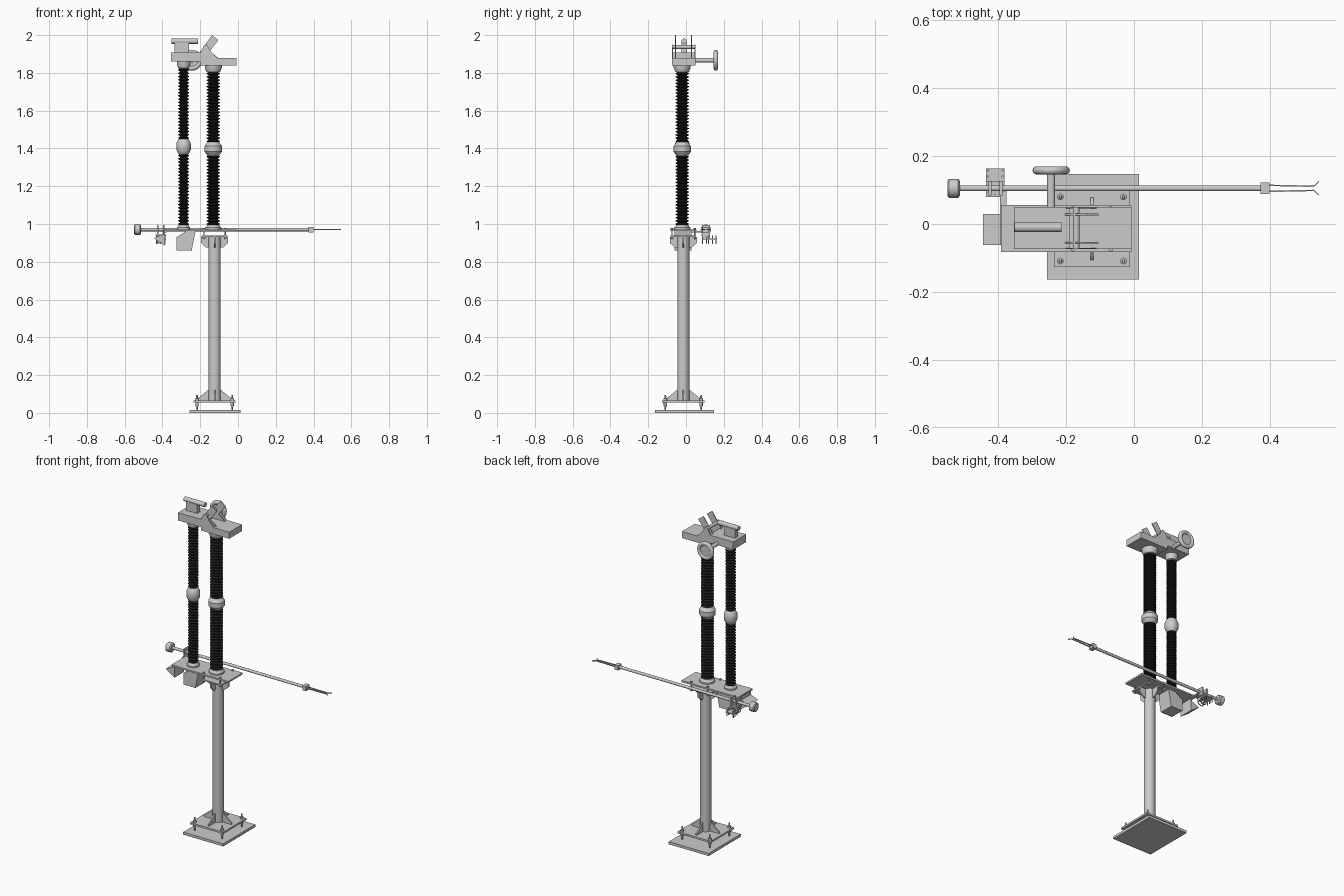
import bpy, bmesh, math
from mathutils import Vector

if "Cube" in bpy.data.objects:
    bpy.data.objects.remove(bpy.data.objects["Cube"])

black = bpy.data.materials.new("black_glaze")
black.diffuse_color = (0.012, 0.013, 0.012, 1)
black.use_nodes = True
black.node_tree.nodes["Principled BSDF"].inputs["Base Color"].default_value = black.diffuse_color


def finish(name, bm, mat=None):
    bmesh.ops.recalc_face_normals(bm, faces=bm.faces)
    me = bpy.data.meshes.new(name)
    bm.to_mesh(me)
    bm.free()
    ob = bpy.data.objects.new(name, me)
    bpy.context.collection.objects.link(ob)
    if mat:
        me.materials.append(mat)
    return ob


def box(name, x0, x1, y0, y1, z0, z1):
    bm = bmesh.new()
    bmesh.ops.create_cube(bm, size=1)
    for v in bm.verts:
        v.co = Vector(((x0 + x1) / 2 + v.co.x * (x1 - x0),
                       (y0 + y1) / 2 + v.co.y * (y1 - y0),
                       (z0 + z1) / 2 + v.co.z * (z1 - z0)))
    return finish(name, bm)


def lathe(name, profile, loc, axis=(0, 0, 1), n=24, mat=None):
    """Revolve (radius, height) points about an axis through loc and cap the ends."""
    bm = bmesh.new()
    rings = []
    for r, h in profile:
        rings.append([bm.verts.new((r * math.cos(2 * math.pi * i / n),
                                    r * math.sin(2 * math.pi * i / n), h)) for i in range(n)])
    for a, b in zip(rings, rings[1:]):
        for i in range(n):
            j = (i + 1) % n
            bm.faces.new((a[i], a[j], b[j], b[i]))
    bm.faces.new(rings[0])
    bm.faces.new(rings[-1])
    q = Vector((0, 0, 1)).rotation_difference(Vector(axis))
    for v in bm.verts:
        v.co = q @ v.co + Vector(loc)
    return finish(name, bm, mat)


def rod(name, p, q, r, n=20):
    d = Vector(q) - Vector(p)
    return lathe(name, [(r, 0), (r, d.length)], p, d.normalized(), n)


def prism(name, pts, origin, u, w, thick):
    """Flat outline in the plane (u, z), centred thickness along w."""
    o, u, w = Vector(origin), Vector(u), Vector(w)
    bm = bmesh.new()
    f = bm.faces.new([bm.verts.new(o + u * a + Vector((0, 0, b)) - w * thick / 2) for a, b in pts])
    ext = bmesh.ops.extrude_face_region(bm, geom=[f])
    for v in ext["geom"]:
        if isinstance(v, bmesh.types.BMVert):
            v.co += w * thick
    return finish(name, bm)


def torus(name, loc, major, minor, axis, a=32, b=12):
    q = Vector((0, 0, 1)).rotation_difference(Vector(axis))
    bpy.ops.mesh.primitive_torus_add(major_radius=major, minor_radius=minor, major_segments=a,
                                     minor_segments=b, location=loc, rotation=q.to_euler())
    bpy.context.object.name = name


CX, CY = -0.124, -0.014   # column axis
IY = -0.02                # insulator row

# Foundation plate, flange and anchor bolts
box("foundation_plate", -0.256, 0.014, -0.163, 0.147, 0, 0.016)
box("column_flange", -0.236, -0.012, -0.126, 0.098, 0.055, 0.066)
for x in (-0.217, -0.031):
    for y in (-0.109, 0.08):
        lathe("anchor_bolt", [(0.004, 0.012), (0.004, 0.03), (0.009, 0.038), (0.009, 0.056),
                              (0.01, 0.066), (0.01, 0.076), (0.005, 0.078), (0.004, 0.096)],
              (x, y, 0), n=12)

# Column with foot and head gussets
rod("column", (CX, CY, 0.06), (CX, CY, 0.935), 0.032, 32)
for k in range(4):
    u = Vector((round(math.cos(k * math.pi / 2)), round(math.sin(k * math.pi / 2)), 0))
    w = Vector((-u.y, u.x, 0))
    prism("foot_gusset", [(0.028, 0.064), (0.092, 0.064), (0.092, 0.074), (0.036, 0.12), (0.028, 0.12)],
          (CX, CY, 0), u, w, 0.008)
    prism("head_gusset", [(0.028, 0.932), (0.072, 0.932), (0.072, 0.9), (0.044, 0.875), (0.028, 0.875)],
          (CX, CY, 0), u, w, 0.008)
box("column_top_plate", -0.192, -0.056, -0.082, 0.054, 0.93, 0.938)

# Platform carried on stud bolts
box("platform", -0.392, -0.008, -0.083, 0.056, 0.962, 0.972)
for x in (-0.18, -0.068):
    for y in (-0.074, 0.046):
        lathe("platform_stud", [(0.003, 0.918), (0.003, 0.923), (0.007, 0.923), (0.007, 0.93),
                                (0.0035, 0.93), (0.0035, 0.972), (0.007, 0.972), (0.007, 0.979)],
              (x, y, 0), n=8)

# Drive housing and sloped hood under the platform
prism("drive_housing", [(-0.325, 0.86), (-0.245, 0.86), (-0.225, 0.963), (-0.275, 0.963), (-0.325, 0.93)],
      (0, -0.016, 0), (1, 0, 0), (0, 1, 0), 0.09)
prism("end_hood", [(-0.445, 0.925), (-0.395, 0.945), (-0.395, 0.965), (-0.387, 0.965), (-0.387, 0.885)],
      (0, -0.016, 0), (1, 0, 0), (0, 1, 0), 0.092)


# Ribbed insulator stacks
def sheds(name, x, z0, z1, r, count):
    p, core = (z1 - z0) / count, r * 0.68
    prof = []
    for i in range(count):
        z = z0 + i * p
        prof += [(core, z), (r, z + 0.38 * p), (r, z + 0.52 * p), (core, z + 0.85 * p)]
    lathe(name, prof + [(core, z1)], (x, IY, 0), mat=black)


def stack(name, x, r, ball_r, ball, top, n):
    b0, b1 = ball
    h = b1 - b0
    sheds(name + "_lower_insulator", x, 0.992, b0, r, n)
    sheds(name + "_upper_insulator", x, b1, top[0], r, n)
    lathe(name + "_base_cap", [(r * 1.2, 0.97), (r * 1.2, 0.981), (r, 0.986), (r * 0.9, 0.995)], (x, IY, 0))
    lathe(name + "_joint", [(r * 0.8, b0 - 0.004), (ball_r * 0.72, b0), (ball_r, b0 + h * 0.28),
                            (ball_r, b0 + h * 0.72), (ball_r * 0.72, b1), (r * 0.8, b1 + 0.004)], (x, IY, 0))
    t0, t1 = top
    lathe(name + "_top_cap", [(r * 0.75, t0 - 0.004), (r, t0), (r * 1.25, t0 + 0.6 * (t1 - t0)),
                              (r * 1.25, t1 + 0.004)], (x, IY, 0))


stack("support", -0.131, 0.036, 0.046, (1.365, 1.43), (1.805, 1.84), 22)
stack("rotary", -0.288, 0.029, 0.038, (1.372, 1.448), (1.825, 1.862), 22)

# Terminal head: raised block, lower tray and cheeks
box("head_block", -0.354, -0.19, -0.074, 0.05, 1.86, 1.908)
prism("head_cheek", [(-0.2, 1.84), (-0.008, 1.84), (-0.008, 1.88), (-0.11, 1.88), (-0.145, 1.915),
                     (-0.165, 1.95), (-0.18, 1.945), (-0.2, 1.908)],
      (0, 0.048, 0), (1, 0, 0), (0, 1, 0), 0.004)
prism("head_cheek", [(-0.2, 1.84), (-0.008, 1.84), (-0.008, 1.88), (-0.11, 1.88), (-0.145, 1.915),
                     (-0.165, 1.95), (-0.18, 1.945), (-0.2, 1.908)],
      (0, -0.072, 0), (1, 0, 0), (0, 1, 0), 0.004)
box("head_tray", -0.2, -0.008, -0.074, 0.05, 1.84, 1.88)
rod("pivot_rod", (-0.17, -0.074, 1.937), (-0.17, 0.05, 1.937), 0.01)

# Contact horns
for y in (-0.055, 0.028):
    prism("contact_horn", [(-0.205, 1.905), (-0.138, 2.0), (-0.104, 1.974), (-0.148, 1.915), (-0.105, 1.879),
                           (-0.2, 1.879)], (0, y, 0), (1, 0, 0), (0, 1, 0), 0.005)

# Terminal bar on its pedestal
box("terminal_pedestal", -0.335, -0.26, -0.024, 0.004, 1.905, 1.962)
rod("terminal_bar", (-0.352, -0.01, 1.968), (-0.213, -0.01, 1.968), 0.014)

# Shield ring on a side stem
torus("shield_ring", (-0.244, 0.158, 1.867), 0.043, 0.012, (0, 1, 0))
rod("shield_disc", (-0.244, 0.155, 1.867), (-0.244, 0.162, 1.867), 0.04, 32)
rod("shield_stem", (-0.244, 0.045, 1.867), (-0.244, 0.158, 1.867), 0.012)

# Blade tube with counterweight and socket
PY, PZ = 0.105, 0.97
rod("blade_tube", (-0.52, PY, PZ), (0.38, PY, PZ), 0.0085)
lathe("counterweight", [(0.022, -0.55), (0.028, -0.545), (0.028, -0.518), (0.022, -0.513)],
      (0, PY, PZ), (1, 0, 0), 12)
box("blade_socket", 0.373, 0.399, PY - 0.017, PY + 0.017, PZ - 0.014, PZ + 0.014)

# Paired contact fingers with flared tips
for s in (-1, 1):
    path = [(0.395, 0.007), (0.53, 0.004), (0.545, 0.018)]
    bm = bmesh.new()
    rows = [[bm.verts.new((x, PY + s * (d + t), PZ + z)) for t, z in
             ((0, -0.003), (0.004, -0.003), (0.004, 0.003), (0, 0.003))] for x, d in path]
    for a, b in zip(rows, rows[1:]):
        for i in range(4):
            bm.faces.new((a[i], a[i - 1], b[i - 1], b[i]))
    bm.faces.new(rows[0])
    bm.faces.new(rows[-1])
    finish("contact_finger", bm)

# Blade hinge clamp with bolts and flexible loops
box("hinge_plate", -0.436, -0.381, 0.114, 0.164, 0.917, 0.923)
box("hinge_bracket", -0.436, -0.381, 0.08, 0.126, 0.938, 0.944)
for x in (-0.428, -0.396):
    box("hinge_cheek", x, x + 0.008, 0.084, 0.126, 0.918, 0.995)
for x in (-0.43, -0.387):
    for y in (0.12, 0.14, 0.158):
        rod("hinge_bolt", (x, y, 0.895), (x, y, 0.94), 0.003, 8)
for y in (0.088, 0.108):
    torus("flexible_loop", (-0.41, y, 0.92), 0.022, 0.003, (0, 1, 0), 20, 6)
box("hinge_arm", -0.395, -0.375, 0.03, 0.1, 0.955, 0.962)

# Smooth the round parts, keep hard edges
bpy.ops.object.select_all(action='SELECT')
bpy.context.view_layer.objects.active = bpy.data.objects["column"]
bpy.ops.object.shade_smooth_by_angle(angle=math.radians(35))
